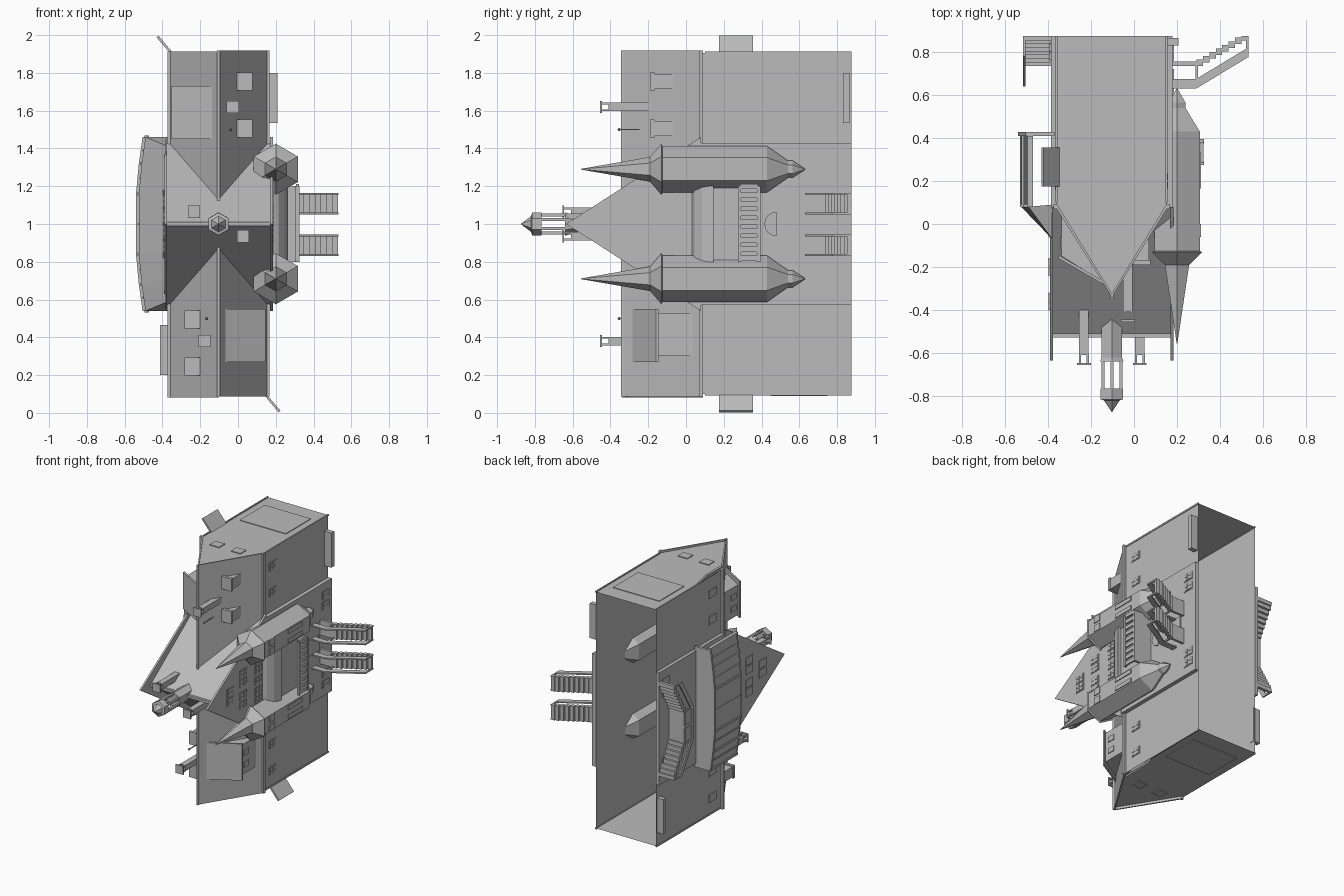
import bpy, math
from mathutils import Matrix, Vector

old = bpy.data.objects.get("Cube")
if old:
    bpy.data.objects.remove(old)

grey = bpy.data.materials.new("stone_grey")
grey.use_nodes = True
grey.diffuse_color = (0.5, 0.5, 0.5, 1)
grey.node_tree.nodes["Principled BSDF"].inputs["Base Color"].default_value = (0.5, 0.5, 0.5, 1)


def link(name, me):
    ob = bpy.data.objects.new(name, me)
    bpy.context.collection.objects.link(ob)
    return ob


def make(name, verts, faces):
    import bmesh
    me = bpy.data.meshes.new(name)
    me.from_pydata(verts, [], faces)
    bm = bmesh.new()
    bm.from_mesh(me)
    bmesh.ops.recalc_face_normals(bm, faces=bm.faces)
    bm.to_mesh(me)
    bm.free()
    me.materials.append(grey)
    return link(name, me)


def prism(name, pts, axis, lo, hi, skip=()):
    """Extrude a 2D outline along an axis; skip lists side faces left open."""
    place = {"x": lambda a, b, t: (t, a, b), "y": lambda a, b, t: (a, t, b),
             "z": lambda a, b, t: (a, b, t)}[axis]
    n = len(pts)
    verts = [place(a, b, t) for t in (lo, hi) for a, b in pts]
    faces = [tuple(range(n)), tuple(range(n, 2 * n))]
    faces += [(i, (i + 1) % n, (i + 1) % n + n, i + n) for i in range(n) if i not in skip]
    return make(name, verts, faces)


def box(name, x0, x1, y0, y1, z0, z1):
    return prism(name, [(x0, y0), (x1, y0), (x1, y1), (x0, y1)], "z", z0, z1)


def lathe(name, cx, cz, profile, n=6):
    """Revolve (y, radius) pairs around an upright line of the building."""
    verts = [(cx + r * math.sin(k * math.tau / n), y, cz + r * math.cos(k * math.tau / n))
             for y, r in profile for k in range(n)]
    faces = [(j * n + k, j * n + (k + 1) % n, (j + 1) * n + (k + 1) % n, (j + 1) * n + k)
             for j in range(len(profile) - 1) for k in range(n)]
    faces += [tuple(range(n)), tuple(range(len(verts) - n, len(verts)))]
    return make(name, verts, faces)


def copy(ob, name, matrix):
    me = ob.data.copy()
    me.transform(matrix)
    if matrix.determinant() < 0:
        me.flip_normals()
    return link(name, me)


MID = Matrix.Translation((-0.103, 0, 1))
MIRROR = MID @ Matrix.Scale(-1, 4, Vector((0, 0, 1))) @ MID.inverted()
TURN = MID @ Matrix.Rotation(math.pi, 4, "Y") @ MID.inverted()


def mirrored(ob):
    return copy(ob, ob.name + "_mirrored", MIRROR)


def turned(ob):
    return copy(ob, ob.name + "_opposite", TURN)


# Main hall: pentagon shell, open at the base
BASE, EAVE, RIDGE = 0.875, 0.08, -0.33
hall = [(0.15, BASE), (0.15, EAVE), (-0.103, RIDGE), (-0.36, EAVE), (-0.36, BASE)]
prism("hall_shell", hall, "z", 0.1, 1.905, skip=(4,))
roof = prism("hall_roof_slab", [(0.165, 0.09), (-0.103, RIDGE - 0.01), (-0.103, RIDGE + 0.008),
                                (0.15, 0.09)], "z", 0.088, 1.918)
turned(roof)
box("ridge_cap", -0.11, -0.095, RIDGE - 0.015, RIDGE + 0.01, 0.088, 1.918)
turned(box("eave_gutter", 0.15, 0.168, 0.07, 0.09, 0.088, 1.918))
for z in (0.092, 1.9):
    box("base_rim", 0.145, 0.155, 0.1, BASE, z, z + 0.012)
    box("base_rim_back", -0.365, -0.355, 0.1, BASE, z, z + 0.012)

# Central cross wing with parapet gables
box("wing_front_wall", 0.15, 0.18, EAVE, BASE, 0.57, 1.43)
box("wing_back_wall", -0.385, -0.36, EAVE, BASE, 0.57, 1.43)
prism("wing_roof", [(EAVE, 0.57), (-0.52, 1), (EAVE, 1.43)], "x", -0.38, 0.175, skip=(2,))
box("wing_ridge_cap", -0.38, 0.175, -0.528, -0.51, 0.99, 1.01)
for name, x in (("front_parapet", 0.17), ("back_parapet", -0.39)):
    prism(name, [(EAVE, 0.54), (-0.635, 1), (EAVE, 1.46)], "x", x, x + 0.014)


# Windows: thin frame plate with four slightly raised panes
def window(x, y, z, w=0.085, h=0.06):
    box("window_frame", x, x + 0.004, y - w / 2, y + w / 2, z - h / 2, z + h / 2)
    for sy in (-1, 1):
        for sz in (-1, 1):
            cy, cz = y + sy * w * 0.23, z + sz * h * 0.23
            box("window_pane", x, x + 0.007, cy - w * 0.18, cy + w * 0.18,
                cz - h * 0.18, cz + h * 0.18)


for y, zs in ((-0.36, (0.965, 1.035)), (-0.2, (0.88, 0.95, 1.05, 1.12)),
              (-0.02, (0.85, 0.92, 1.0, 1.08, 1.15)), (0.8, (0.66, 0.74, 1.26, 1.34))):
    for z in zs:
        window(0.184 if y < 0 else 0.18, y, z)
        window(-0.397 if y < 0 else -0.392, y, z)
for z in (0.22, 0.42, 1.58, 1.78):
    window(0.15, 0.2, z)
    window(-0.367, 0.2, z)
for x in (-0.24, -0.06):
    mirrored(box("gable_window", x, x + 0.08, 0.0, 0.07, 1.905, 1.911))
mirrored(box("gable_panel", -0.3, 0.09, 0.45, 0.75, 1.905, 1.91))

# Front door with fan light
lathe_door = [(0.48 - 0.065 * math.sin(a * math.pi / 8), 1 + 0.065 * math.cos(a * math.pi / 8))
              for a in range(9)]
prism("fan_light", lathe_door, "x", 0.18, 0.188)
box("front_door", 0.18, 0.187, 0.5, 0.72, 0.94, 1.06)

# Corner turrets with flared spires and hanging corbels
spire = [(-0.555, 0.002), (-0.19, 0.065), (-0.13, 0.135), (-0.125, 0.122), (0.43, 0.122),
         (0.54, 0.045), (0.565, 0.045), (0.63, 0.002)]
mirrored(lathe("turret", 0.2, 1.29, spire))
for y, w, h in ((-0.03, 0.06, 0.05), (0.25, 0.17, 0.03)):
    for z in (1.255, 1.325):
        c = 0.313 - 0.58 * abs(z - 1.29)
        mirrored(box("turret_window", 0.28, 0.312, y - w / 2, y + w / 2, z - h / 2, z + h / 2))

# Bay, curved canopy and balcony between the turrets
prism("bay_canopy", [(0.18, 0.03), (0.215, 0.045), (0.245, 0.085), (0.265, 0.145), (0.18, 0.145)],
      "z", 0.8, 1.2)
box("bay_wall", 0.18, 0.24, 0.14, 0.39, 0.8, 1.2)
box("balcony_floor", 0.18, 0.325, 0.375, 0.395, 0.8, 1.2)
box("balcony_rail", 0.305, 0.325, 0.275, 0.29, 0.8, 1.2)
for i in range(9):
    z = 0.805 + i * 0.0475
    box("baluster", 0.308, 0.322, 0.285, 0.38, z, z + 0.028)

# Twin entrance stairs
for z0 in (0.83, 1.05):
    z1 = z0 + 0.115
    box("stair_landing", 0.18, 0.3, 0.735, 0.755, z0, z1)
    for i in range(8):
        x, y = 0.29 + i * 0.03, 0.735 + i * 0.0168
        box("stair_step", x, x + 0.03, y, min(y + 0.03, BASE), z0, z1)
    for z in (z0, z1 - 0.01):
        prism("stair_rail", [(0.18, 0.63), (0.29, 0.63), (0.53, 0.775), (0.53, 0.82),
                             (0.29, 0.675), (0.18, 0.675)], "z", z, z + 0.01)
        box("newel_post", 0.52, 0.533, 0.775, BASE, z, z + 0.01)
        box("landing_post", 0.285, 0.297, 0.64, 0.74, z, z + 0.01)

# Open lantern on the wing ridge
lathe("lantern_base", -0.103, 1, [(-0.64, 0.062), (-0.62, 0.055), (-0.42, 0.055)])
lathe("lantern_cap", -0.103, 1, [(-0.873, 0.002), (-0.82, 0.042), (-0.815, 0.06), (-0.765, 0.06)])
for k in range(6):
    a = k * math.tau / 6
    x, z = -0.103 + 0.048 * math.sin(a), 1 + 0.048 * math.cos(a)
    box("lantern_column", x - 0.007, x + 0.007, -0.77, -0.63, z - 0.007, z + 0.007)


# Chimneys with raised caps
def chimney(x, z, top, foot):
    turned(box("chimney_shaft", x - 0.022, x + 0.022, top + 0.045, foot, z - 0.022, z + 0.022))
    turned(box("chimney_cap", x - 0.032, x + 0.032, top, top + 0.01, z - 0.032, z + 0.032))
    for sx in (-1, 1):
        for sz in (-1, 1):
            cx, cz = x + sx * 0.018, z + sz * 0.018
            turned(box("chimney_leg", cx - 0.005, cx + 0.005, top, top + 0.05,
                       cz - 0.005, cz + 0.005))


chimney(-0.028, 1.62, -0.455, -0.18)
chimney(0.027, 0.935, -0.655, -0.38)

# Small dormers, shed dormers and finials on the hall roof
for z in (1.505, 1.755):
    turned(box("dormer", -0.005, 0.07, -0.17, -0.04, z - 0.04, z + 0.04))
    turned(box("dormer_cap", -0.005, 0.077, -0.19, -0.168, z - 0.048, z + 0.048))
turned(prism("shed_dormer", [(-0.08, -0.28), (0.13, -0.15), (0.13, 0.04), (-0.06, -0.25)],
             "z", 0.3, 0.53))
turned(prism("shed_dormer_roof", [(-0.08, -0.29), (0.145, -0.16), (0.145, -0.145), (-0.08, -0.275)],
             "z", 0.27, 0.55))
for z in (0.37, 0.46):
    turned(box("shed_dormer_window", 0.13, 0.136, -0.12, -0.06, z - 0.02, z + 0.02))
turned(box("finial_pole", -0.043, -0.037, -0.35, -0.2, 1.497, 1.503))
turned(lathe("finial_ball", -0.04, 1.5, [(-0.362, 0.003), (-0.353, 0.009), (-0.345, 0.003)]))

# Sloping end canopies and low side boxes
turned(prism("end_canopy", [(0.14, 0.092), (0.15, 0.1), (0.225, 0.012), (0.215, 0.003)],
             "y", 0.175, 0.355))
turned(box("side_box", 0.15, 0.208, 0.83, 0.865, 1.535, 1.8))

# Bowed rear veranda
bow = [(-0.49, 0.54), (-0.51, 0.68), (-0.525, 0.84), (-0.525, 1.16), (-0.51, 1.32), (-0.49, 1.46)]
inner = [(x + 0.014, z) for x, z in reversed(bow)]
prism("veranda_wall", bow + inner, "y", 0.09, 0.41)
prism("veranda_floor", [(x - 0.015, z) for x, z in bow] + [(-0.37, 1.46), (-0.37, 0.54)],
      "y", 0.41, 0.428)
top = [(x, 0.08, z) for x, z in bow] + [(-0.38, -0.07, 1 + (z - 1) * 0.9) for x, z in bow]
top += [(-0.38, 0.09, z) for x, z in bow]
n = len(bow)
make("veranda_roof", top, [(r * n + i, r * n + i + 1, r * n + n + i + 1, r * n + n + i)
                           for r in (0, 1) for i in range(n - 1)]
     + [(0, n, 2 * n), (n - 1, 2 * n - 1, 3 * n - 1)])
for x, z in bow:
    box("veranda_post", x - 0.006, x + 0.02, 0.08, 0.41, z - 0.008, z + 0.008)
for (xa, za), (xb, zb) in zip(bow, bow[1:]):
    x, z = (xa + xb) / 2, (za + zb) / 2
    box("veranda_mullion", x - 0.005, x + 0.01, 0.09, 0.41, z - 0.005, z + 0.005)

# Rear terrace with a flight of steps at each end
box("terrace", -0.51, -0.385, 0.735, 0.755, 0.88, 1.12)
for i in range(8):
    z, y = 1.12 + i * 0.03, 0.735 + i * 0.0168
    mirrored(box("terrace_step", -0.51, -0.385, y, min(y + 0.03, BASE), z, z + 0.03))
mirrored(prism("terrace_rail", [(0.64, 1), (0.64, 1.12), (0.78, 1.36), (0.82, 1.36),
                                (0.67, 1.11), (0.67, 1)], "x", -0.515, -0.505))
for z in (1.0, 1.115):
    mirrored(box("terrace_post", -0.515, -0.505, 0.64, 0.75, z, z + 0.012))
mirrored(box("terrace_newel", -0.515, -0.505, 0.78, BASE, 1.348, 1.36))
